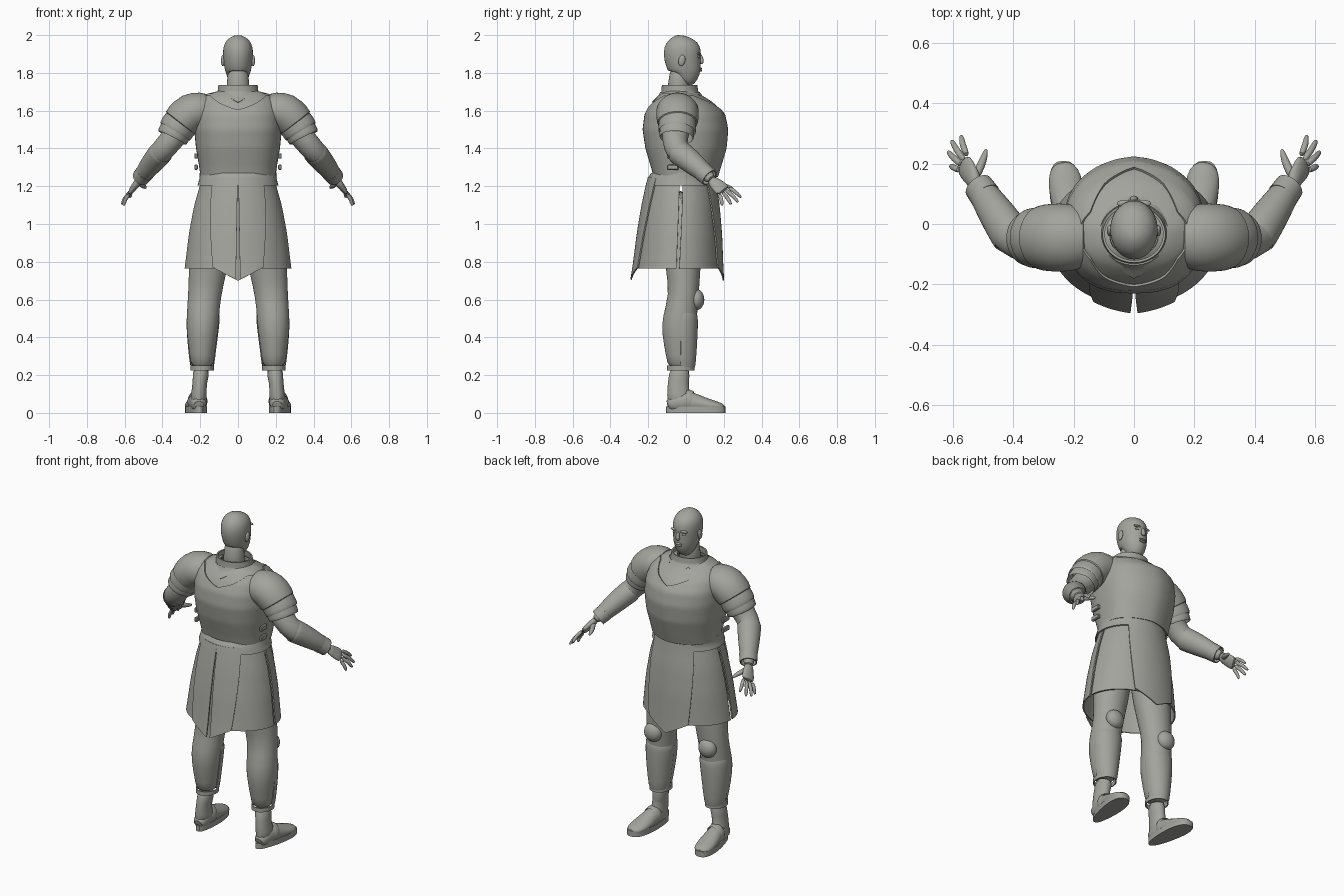
import bpy, bmesh
from math import sin, cos, radians, copysign, pi
from mathutils import Vector, Matrix

cube = bpy.data.objects.get("Cube")
if cube:
    bpy.data.objects.remove(cube)

grey = bpy.data.materials.new("warm_grey")
grey.use_nodes = True
grey.diffuse_color = (0.37, 0.37, 0.34, 1)
grey.node_tree.nodes["Principled BSDF"].inputs["Base Color"].default_value = (0.37, 0.37, 0.34, 1)
parts = []


def finish(name, bm, mirror=False, subdiv=0, thick=0):
    bmesh.ops.recalc_face_normals(bm, faces=bm.faces)
    me = bpy.data.meshes.new(name)
    bm.to_mesh(me)
    bm.free()
    me.materials.append(grey)
    ob = bpy.data.objects.new(name, me)
    bpy.context.collection.objects.link(ob)
    if thick:
        ob.modifiers.new("thickness", 'SOLIDIFY').thickness = thick
    if subdiv:
        ob.modifiers.new("smooth", 'SUBSURF').levels = subdiv
    if mirror:
        ob.modifiers.new("mirror", 'MIRROR').use_mirror_merge = False
    parts.append(ob)


def grid(bm, rows, closed):
    """Skin rows of points with quads."""
    rows = [[bm.verts.new(p) for p in r] for r in rows]
    n = len(rows[0])
    for r, s in zip(rows, rows[1:]):
        for i in range(n if closed else n - 1):
            j = (i + 1) % n
            bm.faces.new((r[i], r[j], s[j], s[i]))
    return rows


def tube(name, path, ref=(1, 0, 0), n=20, cap=True, arc=None, mirror=True, subdiv=1, thick=0):
    """Loft of ellipses along a path of (x, y, z, radius along ref, other radius)."""
    pts = [Vector(p[:3]) for p in path]
    rows = []
    for k, p in enumerate(path):
        t = (pts[min(k + 1, len(pts) - 1)] - pts[max(k - 1, 0)]).normalized()
        u = Vector(ref)
        u = (u - t * u.dot(t)).normalized()
        v = t.cross(u)
        a0, a1 = arc or (0, 360)
        angles = [radians(a0 + (a1 - a0) * i / n) for i in range(n + 1 if arc else n)]
        rows.append([pts[k] + u * p[3] * cos(a) + v * p[4] * sin(a) for a in angles])
    bm = bmesh.new()
    rows = grid(bm, rows, arc is None)
    if cap and arc is None:
        bm.faces.new(rows[0])
        bm.faces.new(rows[-1])
    finish(name, bm, mirror, subdiv, thick)


def ball(name, centre, size, mirror=False, tilt=0):
    bm = bmesh.new()
    m = Matrix.Translation(centre) @ Matrix.Rotation(tilt, 4, 'X') @ Matrix.Diagonal((*size, 1))
    bmesh.ops.create_uvsphere(bm, u_segments=20, v_segments=12, radius=1, matrix=m)
    finish(name, bm, mirror)


def box(name, centre, size, mirror=False):
    bm = bmesh.new()
    bmesh.ops.create_cube(bm, size=1, matrix=Matrix.Translation(centre) @ Matrix.Diagonal((*size, 1)))
    bmesh.ops.bevel(bm, geom=bm.edges, offset=0.004, segments=1, affect='EDGES')
    finish(name, bm, mirror)


def on_profile(prof, deg, z, off=0, power=1, keel=0):
    """Point on a body of (z, half width, back y, front y) sections."""
    z = min(max(z, prof[0][0]), prof[-1][0])
    for lo, hi in zip(prof, prof[1:]):
        if z <= hi[0]:
            f = (z - lo[0]) / (hi[0] - lo[0])
            rx, yb, yf = (a + (b - a) * f for a, b in zip(lo[1:], hi[1:]))
            break
    c, s = cos(radians(deg)), sin(radians(deg))
    ry = (yf - yb) / 2 + off
    k = keel if s > 0 else 0
    y = copysign(abs(s) ** power, s) * (ry - k) + k * max(0, 1 - abs(c)) * (s > 0)
    return Vector((copysign(abs(c) ** power, c) * (rx + off), (yf + yb) / 2 + y, z))


def shell(name, prof, top, bottom, left=(0, 0), right=(360, 360), n=48, m=12, off=0,
          thick=0.008, mirror=False, **shape):
    """Plate on a profile; left and right are angles at its top and bottom."""
    rows = []
    for j in range(m + 1):
        v = j / m
        a0, a1 = (e[0] + (e[1] - e[0]) * v for e in (left, right))
        row = []
        for i in range(n + 1):
            a = a0 + (a1 - a0) * i / n
            hi, lo = (f(a) if callable(f) else f for f in (top, bottom))
            row.append(on_profile(prof, a, hi + (lo - hi) * v, off, **shape))
        rows.append(row)
    bm = bmesh.new()
    grid(bm, rows, False)
    bmesh.ops.remove_doubles(bm, verts=bm.verts, dist=1e-5)
    finish(name, bm, mirror, 0, thick)


# Head
skull = [(1.765, -.085, .02, .045), (1.778, -.088, .06, .056), (1.80, -.092, .077, .066),
         (1.83, -.1, .079, .073), (1.87, -.115, .079, .078), (1.92, -.121, .08, .081),
         (1.96, -.108, .063, .072), (1.987, -.075, .03, .046), (1.999, -.04, 0, .015)]
tube("head", [(0, (b + f) / 2, z, rx, (f - b) / 2) for z, b, f, rx in skull], mirror=False, n=28)
tube("neck", [(0, -.04, 1.66, .07, .065), (0, -.04, 1.74, .058, .055), (0, -.03, 1.84, .056, .055)], mirror=False)
tube("nose", [(0, .073, 1.9, .008, .008), (0, .082, 1.875, .011, .011), (0, .084, 1.856, .016, .013),
              (0, .077, 1.848, .011, .008)], n=12, mirror=False)
ball("ear", (.08, -.022, 1.865), (.01, .018, .03), True, -.2)
ball("brow", (.03, .068, 1.902), (.026, .012, .007), True)
ball("eye", (.03, .065, 1.885), (.014, .009, .007), True)
for z in (1.823, 1.812):
    ball("lip", (0, .076, z), (.023, .01, .006))

# Torso and breastplate
chest = [(1.22, .195, -.165, .16), (1.30, .205, -.185, .185), (1.40, .222, -.215, .215),
         (1.50, .232, -.23, .224), (1.58, .23, -.22, .208), (1.64, .215, -.19, .16),
         (1.69, .17, -.145, .08), (1.71, .09, -.11, .04)]
form = dict(power=.8, keel=.04)
shell("torso", chest, 1.71, 1.22, m=24, off=-.01, **form)


def neckline(a):
    return 1.605 + .075 * min(1, abs(cos(radians(a))) * 1.3)


shell("breastplate", chest, neckline, 1.25, n=80, m=24, **form)
for z in (1.30, 1.36):
    box("side_buckle", (.222, -.07, z), (.018, .06, .028), True)

# Collar with pointed hem and necklace
throat = [(1.64, .19, -.18, .13), (1.68, .125, -.14, .08), (1.70, .108, -.13, .065), (1.735, .104, -.128, .06)]
shell("collar", throat, 1.735, 1.69, m=6)
shell("collar_points", throat, 1.70, lambda a: 1.645 + .045 * abs((a / 30) % 2 - 1), n=48, m=6, off=.006)
shell("necklace", throat, 1.752, 1.742, m=2, off=-.022, thick=.006)

# Belt and skirt panels
skirt = [(.70, .298, -.29, .196), (.77, .29, -.278, .192), (.95, .268, -.255, .185),
         (1.1, .24, -.23, .172), (1.24, .2, -.2, .15), (1.28, .198, -.175, .165)]
shell("belt", skirt, 1.27, 1.205, m=4, off=.004)
for side, mid in (("front", 90), ("back", -90)):
    s = 1 if mid > 0 else -1
    shell(side + "_side_panel", skirt, 1.24, .765, (3 * s, 2 * s), (78 * s, 78 * s), n=20, off=-.008, mirror=True)
    gap = 0 if mid > 0 else 2.2

    def point(a):
        return .70 + .07 * min(1, abs(cos(radians(a))) / .45)
    shell(side + "_centre_panel", skirt, 1.245, point, (49 * s, 63 * s), (mid - gap * .3 * s, mid - gap * s),
          n=14, off=.006, mirror=True)

# Legs
tube("leg", [(.11, -.03, 1.18, .09, .11), (.135, -.02, .95, .115, .11), (.16, -.015, .76, .102, .092),
             (.178, -.01, .62, .086, .078), (.187, -.035, .5, .087, .092), (.19, -.037, .42, .083, .092),
             (.19, -.03, .3, .065, .075), (.19, -.027, .235, .06, .068)], n=24)
tube("greave", [(.182, -.015, .53, .088, .078), (.187, -.022, .46, .088, .086), (.19, -.022, .35, .076, .08),
                (.19, -.025, .235, .063, .075)], arc=(175, 365), n=20, subdiv=1, thick=.008)
tube("greave_cuff", [(.19, -.027, .25, .062, .073), (.19, -.027, .225, .062, .073)], thick=.006, cap=False, subdiv=0)
ball("knee_guard", (.186, .055, .6), (.056, .042, .056), True)
tube("ankle", [(.19, -.027, .25, .052, .058), (.203, -.043, .16, .036, .054), (.207, -.04, .1, .042, .062),
               (.21, -.03, .04, .046, .07)])

# Shoes
tube("foot", [(.207, -.098, .035, .03, .03), (.208, -.07, .05, .043, .045), (.213, 0, .062, .047, .062),
              (.218, .06, .05, .053, .048), (.226, .13, .038, .059, .032), (.232, .18, .032, .05, .024),
              (.236, .205, .026, .022, .014)])
bm = bmesh.new()
outline = []
for i in range(32):
    a = 2 * pi * i / 32
    y = .052 + .157 * sin(a)
    outline.append((.218 + (y - .052) * .1 + (.054 + .014 * sin(a)) * copysign(abs(cos(a)) ** .75, cos(a)), y))
low, high = grid(bm, [[(x, y, z) for x, y in outline] for z in (0, .034)], True)
bm.faces.new(low)
bm.faces.new(high)
finish("sole", bm, True)
tube("shoe_strap", [(.213, -.01, .068, .051, .06), (.215, .03, .058, .055, .06)], thick=.006, cap=False)

# Arms and shoulder plates
Y = (0, 1, 0)
tube("arm", [(.2, -.05, 1.6, .09, .08), (.29, -.05, 1.53, .078, .07), (.355, -.06, 1.44, .068, .064),
             (.405, -.05, 1.385, .066, .062), (.45, .02, 1.335, .058, .056), (.5, .1, 1.265, .036, .034),
             (.53, .145, 1.23, .028, .024)], Y)
tube("shoulder_plate", [(.14, -.045, 1.6, .09, .08), (.19, -.045, 1.602, .11, .1), (.25, -.045, 1.594, .115, .107),
                        (.295, -.045, 1.55, .11, .102), (.315, -.045, 1.52, .108, .1)], Y, n=28, thick=.008)
tube("upper_lame", [(.28, -.045, 1.565, .1, .092), (.315, -.045, 1.52, .1, .096), (.335, -.047, 1.487, .101, .094)],
     Y, n=28, cap=False, thick=.008)
tube("lower_lame", [(.31, -.047, 1.525, .09, .085), (.335, -.048, 1.485, .092, .086), (.35, -.05, 1.455, .092, .086)],
     Y, n=28, cap=False, thick=.008)
tube("vambrace", [(.402, -.045, 1.385, .07, .066), (.425, -.01, 1.36, .068, .064), (.465, .05, 1.31, .06, .058),
                  (.508, .115, 1.255, .047, .045)], Y, cap=False, thick=.008)
tube("wrist_cuff", [(.49, .09, 1.275, .053, .05), (.515, .125, 1.245, .05, .047)], Y, cap=False, thick=.006, subdiv=0)

# Hands
across = Vector((.39, -.73, -.56))
tube("palm", [(.522, .13, 1.238, .026, .021), (.535, .155, 1.215, .035, .02), (.552, .18, 1.193, .042, .018),
              (.567, .204, 1.172, .042, .014)], across, n=16)
knuckle = Vector((.563, .199, 1.177))
tips = [(.572, .293, 1.14), (.604, .277, 1.115), (.616, .24, 1.103), (.607, .192, 1.097)]
for i, tip in enumerate(tips):
    base, tip = knuckle + across * (i * .021 - .032), Vector(tip)
    bend = base.lerp(tip, .55) + Vector((.006, .003, .004))
    tube("finger", [(*base, .012, .012), (*bend, .011, .011), (*base.lerp(tip, .9), .009, .009),
                    (*tip, .004, .004)], across, n=10)
tube("thumb", [(.528, .15, 1.222, .016, .016), (.507, .19, 1.205, .015, .015), (.494, .225, 1.197, .012, .012),
               (.488, .25, 1.19, .005, .005)], (0, 0, 1), n=10)

# Bake modifiers and shade smooth with crisp plate edges
bpy.ops.object.select_all(action='DESELECT')
for ob in parts:
    ob.select_set(True)
bpy.context.view_layer.objects.active = parts[0]
bpy.ops.object.convert(target='MESH')
bpy.ops.object.shade_smooth_by_angle(angle=radians(35))
